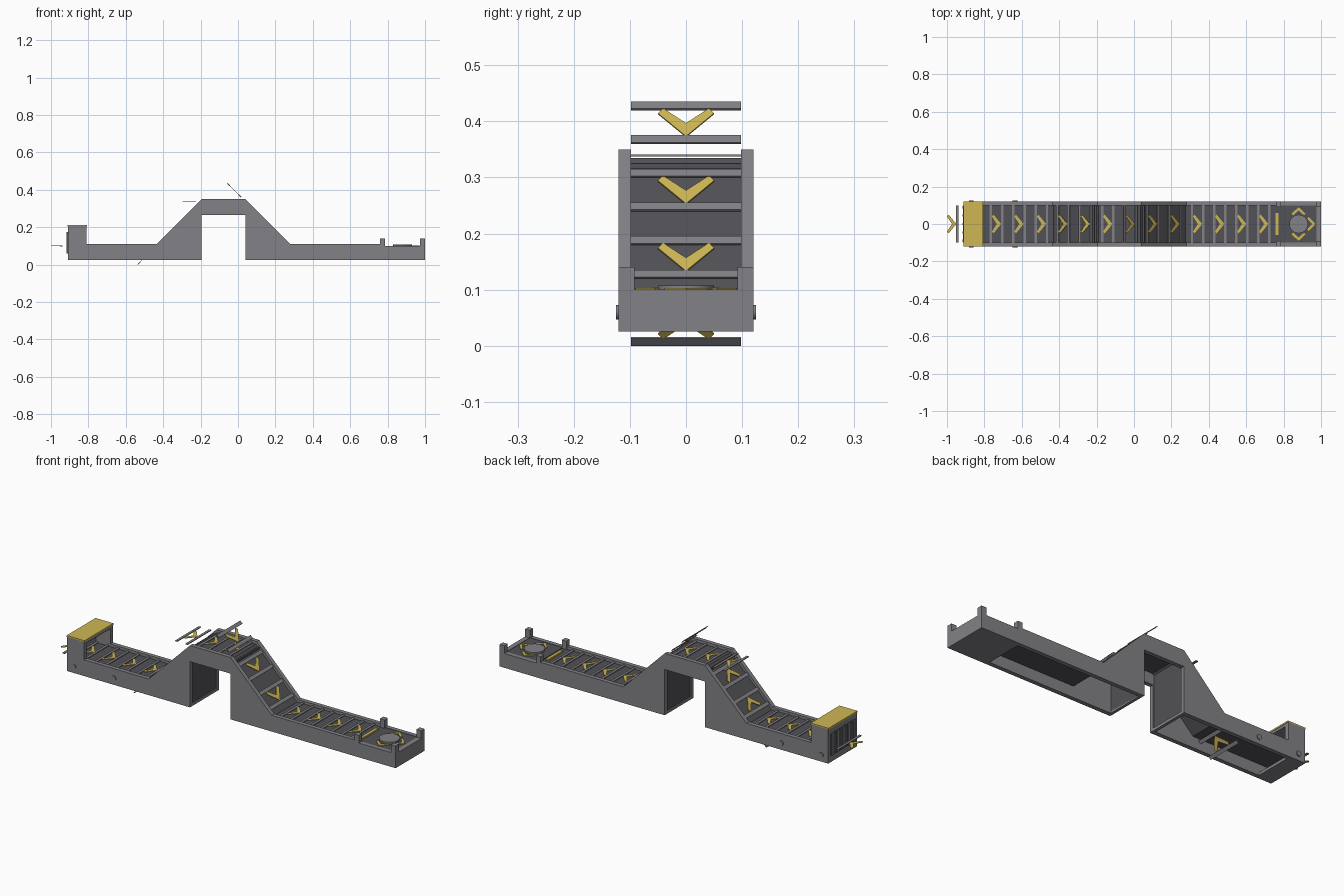
import bpy, bmesh, math
from mathutils import Vector

if "Cube" in bpy.data.objects:
    bpy.data.objects.remove(bpy.data.objects["Cube"])


def material(name, rgb):
    m = bpy.data.materials.new(name)
    m.diffuse_color = (*rgb, 1)
    m.use_nodes = True
    m.node_tree.nodes["Principled BSDF"].inputs["Base Color"].default_value = m.diffuse_color
    return m


GRAY = material("steel gray", (0.225, 0.22, 0.24))
DARK = material("dark rubber", (0.085, 0.083, 0.092))
YELLOW = material("safety yellow", (0.62, 0.47, 0.09))


def finish(name, bm, mat):
    bmesh.ops.recalc_face_normals(bm, faces=bm.faces)
    me = bpy.data.meshes.new(name)
    bm.to_mesh(me)
    bm.free()
    me.materials.append(mat)
    ob = bpy.data.objects.new(name, me)
    bpy.context.collection.objects.link(ob)
    return ob


def prism(bm, points, offset):
    """Extrude a flat outline of 3D points by an offset."""
    off = Vector(offset)
    a = [bm.verts.new(p) for p in points]
    b = [bm.verts.new(Vector(p) + off) for p in points]
    bm.faces.new(a)
    bm.faces.new(b[::-1])
    for i in range(len(a)):
        j = (i + 1) % len(a)
        bm.faces.new((a[i], b[i], b[j], a[j]))


def box(bm, x0, x1, y0, y1, z0, z1):
    prism(bm, [(x0, y0, z0), (x1, y0, z0), (x1, y1, z0), (x0, y1, z0)], (0, 0, z1 - z0))


def boxes(name, mat, *dims):
    bm = bmesh.new()
    for d in dims:
        box(bm, *d)
    return finish(name, bm, mat)


# Side walls, stepping over the bridge opening
W, INNER = 0.12, 0.098
outline = [(-0.91, 0.025), (-0.195, 0.025), (-0.195, 0.265), (0.04, 0.265), (0.04, 0.025),
           (1.0, 0.025), (1.0, 0.1), (0.785, 0.1), (0.785, 0.11), (0.28, 0.11), (0.04, 0.35),
           (-0.195, 0.35), (-0.435, 0.11), (-0.81, 0.11), (-0.81, 0.205), (-0.91, 0.205)]
for name, y in (("front_wall", -W), ("back_wall", INNER)):
    bm = bmesh.new()
    prism(bm, [(x, y, z) for x, z in outline], (0, W - INNER, 0))
    finish(name, bm, GRAY)

# Thin belt sheet between the walls
path = [(-0.905, 0.096), (-0.43, 0.096), (-0.191, 0.335), (0.036, 0.335), (0.275, 0.096), (0.79, 0.096)]
bm = bmesh.new()
prism(bm, [(x, -INNER, z) for x, z in path] + [(x, -INNER, z - 0.012) for x, z in path[::-1]],
      (0, 2 * INNER, 0))
finish("belt", bm, DARK)

# Panels closing both legs beside the opening
boxes("leg_panels", DARK, (-0.21, -0.199, -INNER, INNER, 0.03, 0.325),
      (0.044, 0.055, -INNER, INNER, 0.03, 0.325))
boxes("leg_sills", GRAY, (-0.21, -0.195, -INNER, INNER, 0.025, 0.04),
      (0.04, 0.055, -INNER, INNER, 0.025, 0.04))

# Belt units: crossbars and a chevron laid along a straight run of the path
bars, chevrons = bmesh.new(), bmesh.new()


def unit(cx, z_at, slope, sides=(-1, 1)):
    n = Vector((-slope, 0, 1)).normalized()

    def lay(bm, pts, t):
        prism(bm, [Vector((x, y, z_at(x))) - n * t / 2 for x, y in pts], n * t)

    h = 0.0065
    for s in sides:
        x = cx + s * 0.03
        lay(bars, [(x - h, -INNER), (x + h, -INNER), (x + h, INNER), (x - h, INNER)], 0.004)
    a, b, w = cx - 0.025, cx + 0.025, 0.018
    for s in (-1, 1):
        lay(chevrons, [(b, 0), (a + 0.009, s * 0.05), (a, s * 0.041), (b - w * 1.3, 0)], 0.003)


def flat(z):
    return lambda x: z


unit(-0.975, flat(0.1), 0, (1,))
for cx in (-0.855, -0.735, -0.615, -0.495):
    unit(cx, flat(0.1), 0)
for cx in (-0.5, -0.38, -0.26):
    unit(cx, lambda x: x + 0.5375, 1)
for cx in (-0.26, -0.14, -0.02):
    unit(cx, flat(0.339), 0)
for cx in (-0.02, 0.10, 0.22):
    unit(cx, lambda x: 0.3775 - x, -1)
for cx in (0.34, 0.458, 0.576, 0.694):
    unit(cx, flat(0.1), 0)
finish("belt_bars", bars, GRAY)
finish("belt_chevrons", chevrons, YELLOW)

# Loading end housing with cap, floor and rear grill
boxes("housing", GRAY, (-0.91, -0.895, -INNER, INNER, 0.025, 0.205),
      (-0.895, -0.82, -INNER, INNER, 0.025, 0.04),
      (-0.895, -0.81, -INNER, INNER, 0.19, 0.205))
boxes("housing_cap", YELLOW, (-0.912, -0.808, -W, W, 0.203, 0.211))
boxes("rear_grill", DARK, (-0.914, -0.908, -0.1, 0.1, 0.06, 0.175))
boxes("grill_bars", GRAY, *[(-0.917, -0.91, y - 0.006, y + 0.006, 0.06, 0.175)
                            for y in (-0.09, -0.045, 0, 0.045, 0.09)])

# Discharge end platform, rim and corner posts
boxes("platform_base", GRAY, (0.77, 1.0, -INNER, INNER, 0.025, 0.09),
      (0.975, 1.0, -INNER, INNER, 0.025, 0.1))
boxes("platform_top", DARK, (0.785, 0.975, -INNER, INNER, 0.088, 0.098))
boxes("corner_posts", GRAY, *[(x0, x1, min(s * 0.092, s * W), max(s * 0.092, s * W), 0.09, 0.14)
                              for x0, x1 in ((0.76, 0.786), (0.972, 1.0)) for s in (-1, 1)])
boxes("stop_bar", YELLOW, (0.757, 0.773, -0.06, 0.06, 0.094, 0.104))


def disc(name, mat, r, depth, loc, rot=(0, 0, 0)):
    bpy.ops.mesh.primitive_cylinder_add(vertices=24, radius=r, depth=depth, location=loc, rotation=rot)
    ob = bpy.context.object
    ob.name = name
    ob.data.materials.append(mat)
    bpy.ops.object.shade_smooth_by_angle()


# Turntable with chevrons pointing out
disc("turntable", GRAY, 0.05, 0.012, (0.88, 0, 0.101))
bm = bmesh.new()
for ang in (0, math.pi / 2, -math.pi / 2):
    c, s = math.cos(ang), math.sin(ang)
    for side in (-1, 1):
        pts = [(0.09, 0), (0.055, side * 0.038), (0.046, side * 0.029), (0.072, 0)]
        prism(bm, [(0.88 + u * c - v * s, u * s + v * c, 0.097) for u, v in pts], (0, 0, 0.006))
finish("platform_chevrons", bm, YELLOW)

# Round bolts on both sides
for x in (-0.87, -0.637):
    for s in (-1, 1):
        disc("side_bolt", GRAY, 0.013, 0.01, (x, s * 0.12, 0.06), (math.pi / 2, 0, 0))
